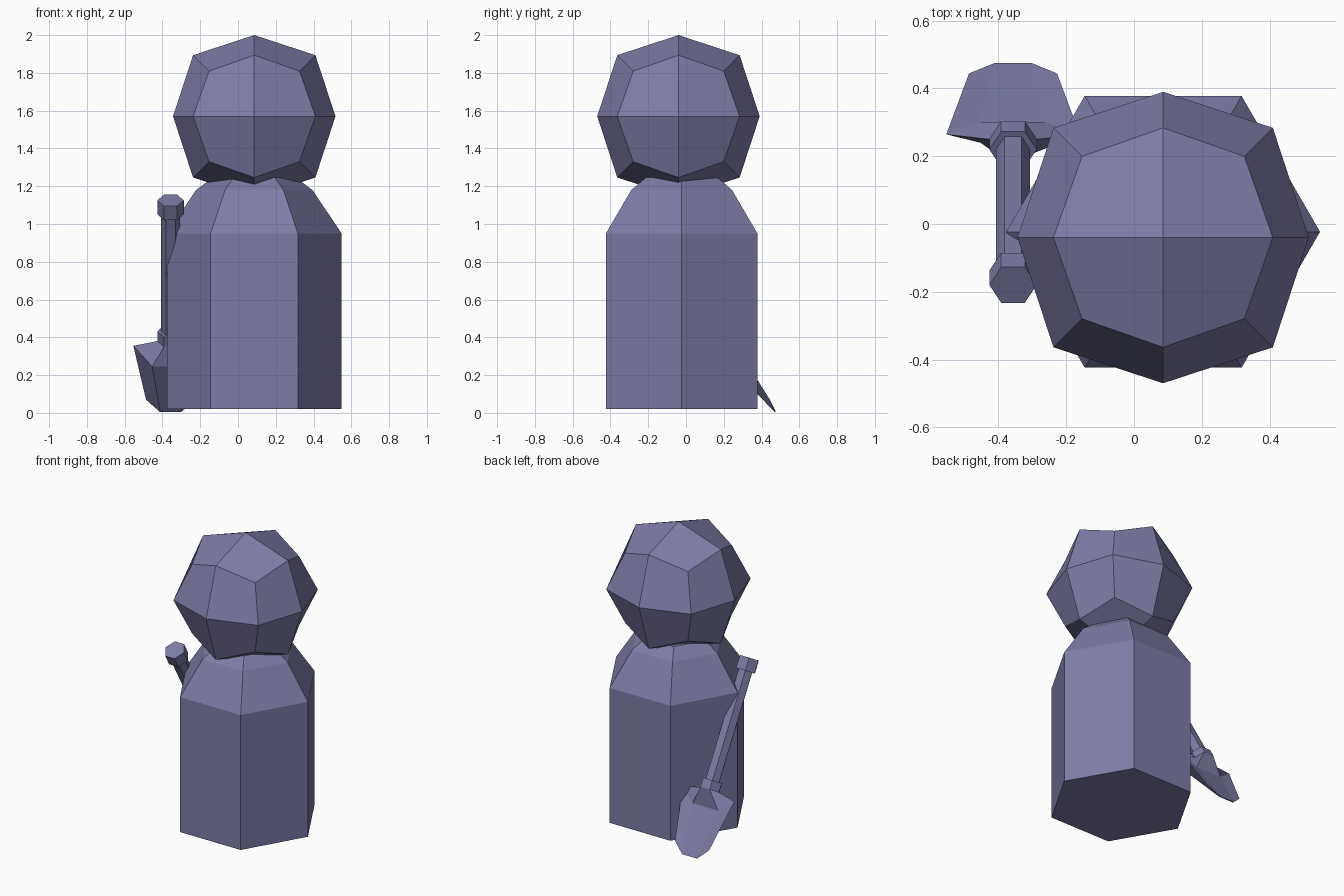
import bpy, bmesh
from math import sin, cos, pi, sqrt
from mathutils import Vector

if "Cube" in bpy.data.objects:
    bpy.data.objects.remove(bpy.data.objects["Cube"])

# One muted violet-grey for everything
paint = bpy.data.materials.new("violet_grey")
paint.diffuse_color = (0.206, 0.202, 0.385, 1)
paint.use_nodes = True
paint.node_tree.nodes["Principled BSDF"].inputs["Base Color"].default_value = paint.diffuse_color


def finish(bm, name):
    bmesh.ops.recalc_face_normals(bm, faces=bm.faces)
    mesh = bpy.data.meshes.new(name)
    bm.to_mesh(mesh)
    bm.free()
    mesh.materials.append(paint)
    obj = bpy.data.objects.new(name, mesh)
    bpy.context.collection.objects.link(obj)
    return obj


def loft(name, rings):
    """Closed skin through rings with equal point counts."""
    bm = bmesh.new()
    loops = [[bm.verts.new(p) for p in ring] for ring in rings]
    for a, b in zip(loops, loops[1:]):
        for i in range(len(a)):
            j = (i + 1) % len(a)
            bm.faces.new((a[i], a[j], b[j], b[i]))
    bm.faces.new(loops[0])
    bm.faces.new(loops[-1])
    return finish(bm, name)


def hexagon(r):
    return [(r * cos(i * pi / 3), r * sin(i * pi / 3)) for i in range(6)]


# Body: hexagonal column with sloped shoulders
body_profile = [(0.463, 0.02), (0.463, 0.95), (0.308, 1.18), (0.22, 1.245)]
loft("body", [[(0.086 + x, -0.023 + y, z) for x, y in hexagon(r)]
              for r, z in body_profile])

# Head: cube divided once and rounded
bm = bmesh.new()
bmesh.ops.create_cube(bm, size=0.86)
bmesh.ops.subdivide_edges(bm, edges=bm.edges[:], cuts=1, use_grid_fill=True)
for v in bm.verts:
    offsets = sum(abs(c) > 0.01 for c in v.co)
    v.co = v.co * (1, 0.753, 0.557)[offsets - 1] + Vector((0.086, -0.04, 1.57))
finish(bm, "head")


# Shovel space: x across, s down the tilted shaft, n towards the back
def shovel(x, s, n):
    c = sqrt(3) / 2
    return (-0.357 + x, -0.18 + 0.5 * s + c * n, 1.125 - c * s + 0.5 * n)


def rod(name, r, s0, s1):
    loft(name, [[shovel(x, s, n) for x, n in hexagon(r)] for s in (s0, s1)])


rod("shovel_knob", 0.07, 0, 0.085)
rod("shovel_handle", 0.05, 0.05, 0.84)
rod("shovel_collar", 0.07, 0.80, 0.86)


# Blade: collar hexagon flaring to a scoop, then thinning to the tip
def blade_ring(side, front, back):
    (x, s, n), (fx, fs, fn), (bx, bs, bn) = side, front, back
    return [shovel(*p) for p in ((x, s, n), (fx, fs, fn), (-fx, fs, fn),
                                 (-x, s, n), (-bx, bs, bn), (bx, bs, bn))]


loft("shovel_blade", [
    blade_ring((0.07, 0.86, 0), (0.035, 0.86, 0.06), (0.035, 0.86, -0.06)),
    blade_ring((0.197, 0.889, 0), (0.097, 0.972, -0.007), (0.097, 0.972, -0.076)),
    blade_ring((0.13, 1.226, 0.013), (0.055, 1.296, 0.008), (0.055, 1.296, 0.002)),
])
